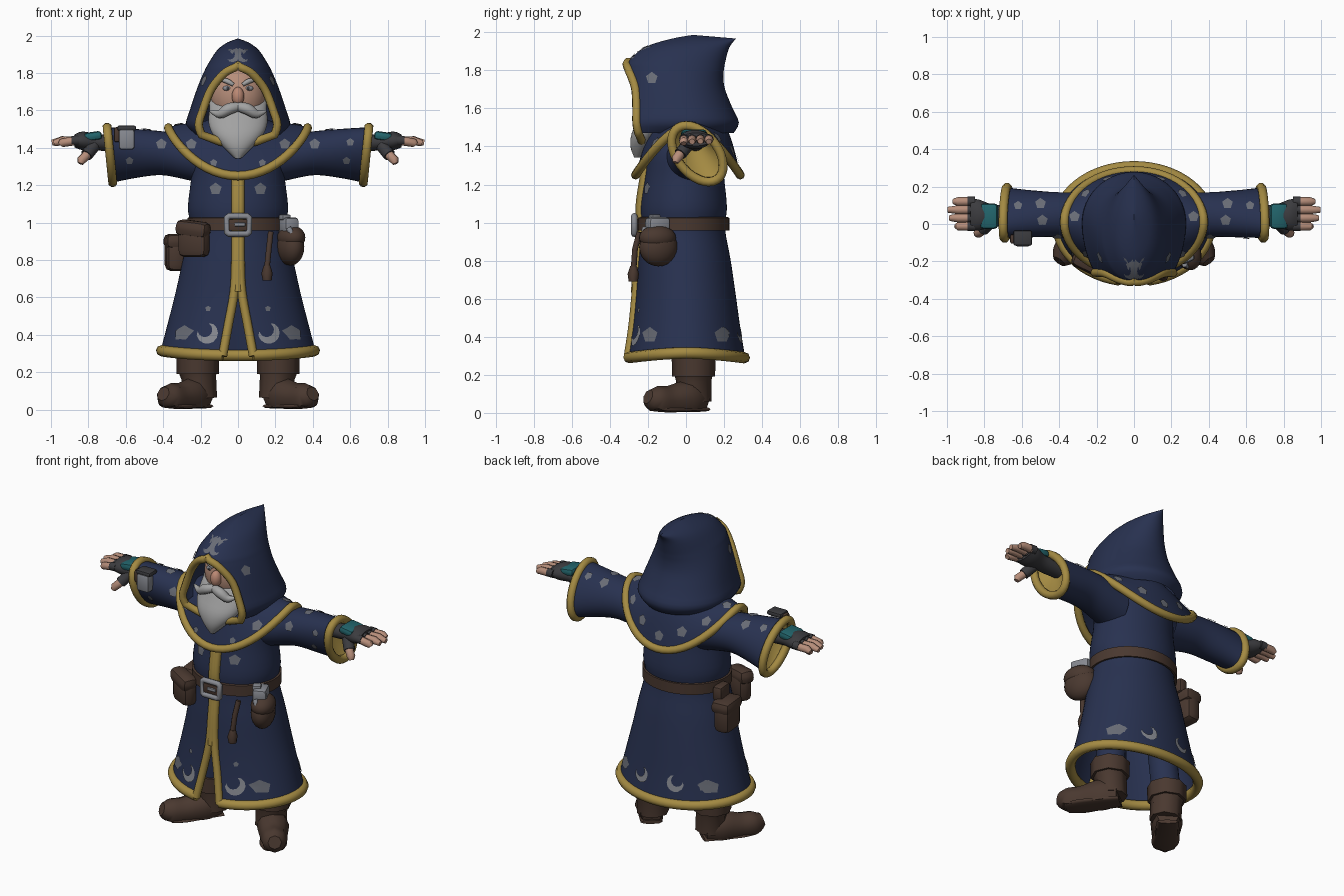
import bpy, bmesh, math
from mathutils import Vector, Matrix
from mathutils.bvhtree import BVHTree

if "Cube" in bpy.data.objects:
    bpy.data.objects.remove(bpy.data.objects["Cube"])

COLS = dict(navy=(.021, .031, .08), gold=(.37, .255, .055), brown=(.068, .04, .029), beard_grey=(.36, .36, .36),
            skin=(.47, .27, .195), ruddy=(.5, .25, .175), glove_grey=(.044, .044, .049), teal=(.016, .13, .15),
            silver=(.24, .25, .28), patch_grey=(.14, .15, .18))
MATS = {}
for k, c in COLS.items():
    MATS[k] = bpy.data.materials.new(k)
    MATS[k].diffuse_color = (*c, 1)
cloth_v, cloth_f = [], []          # cloth surface collected for the patches


def finish(name, bm, mat, angle=40):
    me = bpy.data.meshes.new(name)
    bmesh.ops.recalc_face_normals(bm, faces=bm.faces)
    bm.to_mesh(me)
    bm.free()
    for p in me.polygons:
        p.use_smooth = True
    me.set_sharp_from_angle(angle=math.radians(angle))
    ob = bpy.data.objects.new(name, me)
    me.materials.append(MATS[mat])
    bpy.context.collection.objects.link(ob)
    return ob


def spline(keys, n=5):
    """Catmull-Rom through tuples."""
    K = [keys[0], *keys, keys[-1]]
    out = []
    for i in range(1, len(K) - 2):
        for j in range(n):
            t = j / n
            out.append(tuple(.5 * (2*b + (c-a)*t + (2*a-5*b+4*c-d)*t*t + (3*b-a-3*c+d)*t**3)
                             for a, b, c, d in zip(*K[i-1:i+3])))
    return out + [tuple(keys[-1])]


def ring(z, w, yf, yb, h=0, lift=0, n=56):
    """Horizontal oval from front to back, with a front gap of half width h and raised sides."""
    p0 = math.asin(max(0, min(h / w, .95)))
    ym = (yf + yb) / 2
    rf = (ym - yf) / math.cos(p0)
    pts = []
    for i in range(n + 1):
        a = p0 + (2*math.pi - 2*p0) * i / n
        c = math.cos(a)
        pts.append((w*math.sin(a), ym - (rf if c > 0 else yb - ym) * c, z + lift*(1 - abs(c)**1.6)))
    return pts


def loft(name, rows, mat, caps=False, cloth=False):
    bm = bmesh.new()
    R = [[bm.verts.new(p) for p in r] for r in rows]
    for a, b in zip(R, R[1:]):
        for i in range(len(a) - 1):
            bm.faces.new((a[i], a[i+1], b[i+1], b[i]))
    if caps:
        bm.faces.new(R[0])
        bm.faces.new(R[-1])
    bmesh.ops.remove_doubles(bm, verts=bm.verts, dist=1e-3)
    ob = finish(name, bm, mat)
    if cloth:
        o = len(cloth_v)
        cloth_v.extend(v.co.copy() for v in ob.data.vertices)
        cloth_f.extend([i + o for i in p.vertices] for p in ob.data.polygons)
    return ob


def tube(name, pts, r, mat, radii=None, cyclic=False, floor=None, smooth=0):
    if smooth:
        pts = spline([(*p, q) for p, q in zip(pts, radii or [1]*len(pts))], smooth)
        radii = [p[3] for p in pts]
    cu = bpy.data.curves.new(name, 'CURVE')
    cu.dimensions, cu.bevel_depth, cu.bevel_resolution, cu.use_fill_caps = '3D', r, 2, True
    s = cu.splines.new('POLY')
    s.points.add(len(pts) - 1)
    for i, p in enumerate(pts):
        s.points[i].co = (*p[:3], 1)
        s.points[i].radius = radii[i] if radii else 1
    s.use_cyclic_u = cyclic
    tmp = bpy.data.objects.new(name + "_path", cu)
    bm = bmesh.new()
    me = tmp.to_mesh()
    bm.from_mesh(me)
    tmp.to_mesh_clear()
    bpy.data.objects.remove(tmp)
    for v in bm.verts:
        if floor is not None:
            v.co.z = max(v.co.z, floor)
    return finish(name, bm, mat, 50)


def ball(name, loc, size, mat, rot=0):
    bm = bmesh.new()
    bmesh.ops.create_uvsphere(bm, u_segments=20, v_segments=12, radius=1)
    bm.transform(Matrix.Translation(loc) @ Matrix.Rotation(rot, 4, 'Z') @ Matrix.Diagonal((*size, 1)))
    return finish(name, bm, mat)


def box(name, loc, size, mat, rot=0, bevel=.015, roll=0):
    bm = bmesh.new()
    bmesh.ops.create_cube(bm, size=1)
    bm.transform(Matrix.Diagonal((*size, 1)))
    bmesh.ops.bevel(bm, geom=bm.edges[:], offset=bevel, segments=2, affect='EDGES', profile=.5)
    bm.transform(Matrix.Translation(loc) @ Matrix.Rotation(rot, 4, 'Z') @ Matrix.Rotation(roll, 4, 'Y'))
    return finish(name, bm, mat)


# Robe with a front slit, edged in gold
robe = [ring(*k) for k in spline([
    (.285, .415, -.305, .312, .082, .025), (.45, .375, -.28, .285, .052, .015), (.63, .333, -.262, .26, .02, 0),
    (.8, .295, -.25, .235, .012, 0), (.97, .255, -.232, .205, .012, 0), (1.08, .268, -.238, .215, .012, 0),
    (1.24, .25, -.215, .2, .012, 0), (1.38, .24, -.19, .19, .01, 0), (1.48, .15, -.13, .15, .008, 0)], 4)]
loft("robe", robe, "navy", cloth=True)
tube("robe_hem_trim", [(x*.985, y*.982, z + .005) for x, y, z in robe[0]], .03, "gold")
for side, i in (("left", 0), ("right", -1)):
    tube("robe_front_trim_" + side, [r[i] for r in robe[:-6]], .024, "gold")
tube("robe_front_trim_middle", [(0, r[0][1] - .002, r[0][2]) for r in robe[8:-6]], .026, "gold")

# Shoulder cape, lying over the sleeves
cape = [ring(*k) for k in spline([
    (1.25, .372, -.265, .285, 0, .258), (1.34, .335, -.24, .265, 0, .18), (1.43, .27, -.215, .24, 0, .1),
    (1.49, .215, -.195, .215, 0, .04), (1.55, .16, -.15, .17, 0, 0)], 4)]
loft("shoulder_cape", cape, "navy", cloth=True)
tube("cape_trim", cape[0][:-1], .024, "gold", cyclic=True)

# Hood with a backward point and an arched opening
hood = [ring(*k) for k in spline([
    (1.47, .235, -.25, .25, .195), (1.525, .278, -.26, .278, .21), (1.6, .258, -.26, .245, .188),
    (1.7, .225, -.265, .205, .15), (1.765, .2, -.285, .196, .105), (1.81, .18, -.303, .2, .058),
    (1.843, .163, -.305, .206, 0), (1.92, .113, -.22, .226, 0), (1.965, .055, -.08, .25, 0),
    (1.985, .0003, .03, .265, 0)], 3)]
hood = [[(x, y, z - max(0, z - 1.9) * max(0, y - .05)) for x, y, z in r] for r in hood]
loft("hood", hood, "navy", cloth=True)
edge = [r[0] for r in hood[:19]]
loop = edge + [(-x, y, z) for x, y, z in edge[-2::-1]] + [(-.1, -.235, 1.435), (0, -.225, 1.415), (.1, -.235, 1.435)]
tube("hood_trim", loop, .023, "gold", cyclic=True)

# Face and beard
ball("head", (0, -.09, 1.68), (.15, .13, .17), "skin")
ball("nose", (0, -.222, 1.675), (.033, .034, .05), "ruddy")
loft("beard", [ring(*k) for k in spline([
    (1.67, .155, -.14, -.03), (1.61, .152, -.21, -.05), (1.54, .158, -.25, -.08), (1.47, .135, -.285, -.12),
    (1.4, .075, -.292, -.18), (1.342, .015, -.272, -.24)], 3)], "beard_grey", caps=True)

for s, side in ((1, "left"), (-1, "right")):
    M = lambda *pts: [(s*p[0], *p[1:]) for p in pts]
    # Features of the face
    ball("eye_" + side, (s*.058, -.2, 1.718), (.024, .014, .014), "silver")
    ball("pupil_" + side, (s*.056, -.211, 1.718), (.008, .005, .009), "glove_grey")
    tube("eyebrow_" + side, M((.025, -.215, 1.737), (.06, -.21, 1.757), (.105, -.18, 1.765)), .014, "beard_grey",
         [.7, 1, .4], smooth=3)
    tube("moustache_" + side, M((0, -.24, 1.62), (.05, -.25, 1.607), (.1, -.242, 1.58), (.15, -.225, 1.598)), .031,
         "beard_grey", [.8, 1, .75, .2], smooth=4)

    # Flared sleeve, lining and cuff
    def hoop(x, cy, cz, ry, rz, shear=0):
        out = []
        for i in range(33):
            a = math.tau * i / 32
            z = rz*math.sin(a)
            out.append((s*(x + .1*shear/.4*z), cy + ry*math.cos(a) - shear*z, cz + z))
        return out
    sleeve = [hoop(*k) for k in spline([
        (.18, .03, 1.335, .14, .13, 0), (.3, .045, 1.355, .125, .12, 0), (.42, .05, 1.372, .12, .118, .1),
        (.56, .055, 1.37, .122, .132, .25), (.685, .06, 1.362, .122, .148, .4)], 4)]
    loft("sleeve_" + side, sleeve, "navy", cloth=True)
    loft("sleeve_lining_" + side, [hoop(.685, .06, 1.362, .12, .146, .4), hoop(.65, .055, 1.37, .1, .12, .35),
                                   hoop(.61, .045, 1.42, .03, .03, .1)], "gold")
    tube("cuff_trim_" + side, sleeve[-1][:-1], .025, "gold", cyclic=True)

    # Gloved hand with bare fingertips
    loft("glove_" + side, [hoop(*k) for k in spline([
        (.58, .05, 1.415, .045, .04), (.68, .045, 1.425, .055, .045), (.76, .045, 1.43, .06, .044),
        (.83, .048, 1.437, .083, .05), (.875, .053, 1.437, .08, .034)], 3)], "glove_grey", caps=True)
    box("glove_plate_" + side, (s*.775, .042, 1.462), (.095, .135, .046), "teal", bevel=.018, roll=s*.14)
    for i, (tip, dz) in enumerate(((.95, -.01), (.985, 0), (.995, .002), (.965, 0))):
        y = -.012 + .044*i
        tube(f"knuckle_{side}_{i}", M((.85, y, 1.439), (.89, y, 1.438)), .026, "glove_grey")
        tube(f"finger_{side}_{i}", M((.88, y, 1.436), (.94, y, 1.436 + dz), (tip, y, 1.425 + dz)), .024, "skin",
             [1, 1, .65])
    tube("thumb_glove_" + side, M((.77, .01, 1.41), (.81, -.03, 1.36)), .034, "glove_grey")
    tube("thumb_" + side, M((.805, -.028, 1.365), (.835, -.05, 1.335), (.842, -.055, 1.315)), .026, "skin", [1, 1, .6])

    # Legs and boots
    tube("leg_" + side, M((.21, .04, .25), (.16, .02, .8)), .09, "navy")
    tube("boot_shaft_" + side, M((.205, .04, .06), (.21, .04, .17), (.215, .04, .21)), .098, "brown", [.95, .95, 1.05])
    tube("boot_cuff_" + side, M((.215, .04, .19), (.215, .04, .285)), .113, "brown", [1, 1.02])
    tube("boot_foot_" + side, M((.185, .085, .07), (.24, .01, .078), (.315, -.09, .062), (.37, -.16, .07),
                                (.4, -.2, .085)), .088, "brown", [.75, 1.05, .92, .82, .45], floor=.012, smooth=4)
    tube("boot_sole_" + side, M((.18, .09, .015), (.25, .0, .015), (.32, -.1, .015), (.365, -.165, .02)), .085, "brown",
         [.75, .85, .95, .7], smooth=3).data.transform(Matrix.Diagonal((1, 1, .2, 1)) @ Matrix.Translation((0, 0, .08)))

# Belt and buckle
loft("belt", [ring(z, w, f - .01, b + .01) for z, w, f, b in (
    (.96, .255, -.23, .205), (.958, .27, -.243, .218), (1.025, .27, -.243, .218), (1.028, .258, -.23, .21))], "brown")
tube("buckle", [(x*.06, -.272, .987 + z*.047) for x, z in
                ((-1, -.8), (-.8, -1), (.8, -1), (1, -.8), (1, .8), (.8, 1), (-.8, 1), (-1, .8))],
     .017, "silver", cyclic=True)
box("buckle_plate", (0, -.264, .987), (.11, .03, .06), "brown", bevel=.006)
box("buckle_tongue", (.01, -.28, .99), (.06, .02, .02), "silver", bevel=.006)

# Pouches and tools hanging from the belt
box("pouch_front", (-.235, -.205, .9), (.17, .09, .17), "brown", -.45, .035)
box("pouch_front_flap", (-.24, -.209, .965), (.19, .1, .09), "brown", -.45, .035, .12)
box("pouch_side", (-.335, .06, .835), (.105, .17, .19), "brown", .1, .035)
box("pouch_side_flap", (-.33, .06, .9), (.125, .185, .08), "brown", .1, .03)
box("pouch_side_loop", (-.285, .05, .965), (.06, .11, .09), "brown", .1, .015)
ball("round_pouch", (.28, -.145, .87), (.07, .105, .1), "brown", .35)
ball("round_pouch_flap", (.285, -.15, .92), (.072, .1, .065), "brown", .35)
box("bottle", (.268, -.15, .983), (.085, .12, .09), "silver", .4, .02)
box("bottle_stopper", (.25, -.165, 1.028), (.05, .05, .03), "silver", .5, .008)
tube("silver_strap", [(.27, -.215, .97), (.3, -.228, .92), (.32, -.21, .89)], .016, "silver")
tube("tassel_cord", [(.175, -.245, .95), (.165, -.268, .86), (.155, -.275, .76)], .016, "brown")
tube("tassel", [(.155, -.275, .77), (.155, -.277, .73), (.156, -.277, .69)], .03, "brown", [.6, 1, .8])

# Small device strapped to one sleeve
box("sleeve_device", (-.595, -.09, 1.445), (.085, .06, .11), "silver", 0, .015)
box("sleeve_device_top", (-.595, -.075, 1.505), (.1, .08, .028), "glove_grey", 0, .01)
box("sleeve_device_strap", (-.645, -.08, 1.47), (.035, .05, .08), "brown", 0, .01)

# Star and moon patches laid onto the cloth
tree = BVHTree.FromPolygons(cloth_v, cloth_f)
DIRS = dict(f=(0, 1, 0), b=(0, -1, 0), r=(-1, 0, 0), l=(1, 0, 0), t=(0, 0, -1))


def patch(view, a, b, r, belly=None):
    """Star, or a moon whose round side faces the belly angle."""
    d = Vector(DIRS[view])
    axes = {'f': ((1, 0, 0), (0, 0, 1)), 'r': ((0, 1, 0), (0, 0, 1)), 't': ((1, 0, 0), (0, 1, 0))}
    u, v = map(Vector, axes[{'b': 'f', 'l': 'r'}.get(view, view)])
    start = u*a + v*b - d*3
    mid = tree.ray_cast(start, d)[0]
    if mid is None:
        return

    def put(p, q):
        hit = tree.ray_cast(start + u*p + v*q, d)[0]
        if hit is None or (hit - mid).length > 2.2*r:
            hit = mid
        return bm.verts.new(hit - d*.007)
    bm = bmesh.new()
    if belly is not None:
        g = math.radians(belly)
        arc = [g + math.radians(28*i - 112) for i in range(9)]
        out = [put(r*math.cos(t), r*math.sin(t)) for t in arc]
        inn = [put(r*(.68*math.cos(t) - .36*math.cos(g)), r*(.68*math.sin(t) - .36*math.sin(g))) for t in arc]
        for i in range(8):
            bm.faces.new((out[i], out[i+1], inn[i+1], inn[i]))
        finish("moon_patch", bm, "silver" if b < 1 else "patch_grey")
    else:
        c = put(0, 0)
        rim = [put(r*k*math.sin(math.pi*i/5), r*k*math.cos(math.pi*i/5)) for i in range(10) for k in [(1, .8)[i % 2]]]
        for i in range(10):
            bm.faces.new((c, rim[i], rim[(i+1) % 10]))
        finish("star_patch", bm, "patch_grey")


for s in (1, -1):
    flip = 0 if s > 0 else 180
    for a, b, r in ((.12, 1.18, .034), (.16, .54, .016), (.25, 1.42, .03), (.13, 1.32, .02),
                    (.41, 1.42, .03), (.6, 1.43, .022), (.58, 1.33, .022)):
        patch('f', s*a, b, r)
    patch('f', s*.165, .41, .058, -55)
    patch('f', s*.03, 1.9, .042, 180 - flip)
    for a, b, r in ((-.19, .41, .042), (.19, .41, .042), (-.18, 1.76, .032)):
        patch('r' if s > 0 else 'l', a, b, r)
    for a, b, r in ((.14, 1.38, .032), (.26, 1.45, .026), (.28, .42, .034)):
        patch('b', s*a, b, r)
    patch('b', s*.12, .42, .052, -90 - s*30)
    for a, b, r in ((.5, .11, .03), (.49, .02, .03), (.62, .1, .024), (.318, .04, .03)):
        patch('t', s*a, b, r)
patch('b', 0, 1.33, .032)

for m in bpy.data.materials:
    if m.users and not m.is_grease_pencil:
        m.use_nodes = True
        m.node_tree.nodes["Principled BSDF"].inputs["Base Color"].default_value = m.diffuse_color
